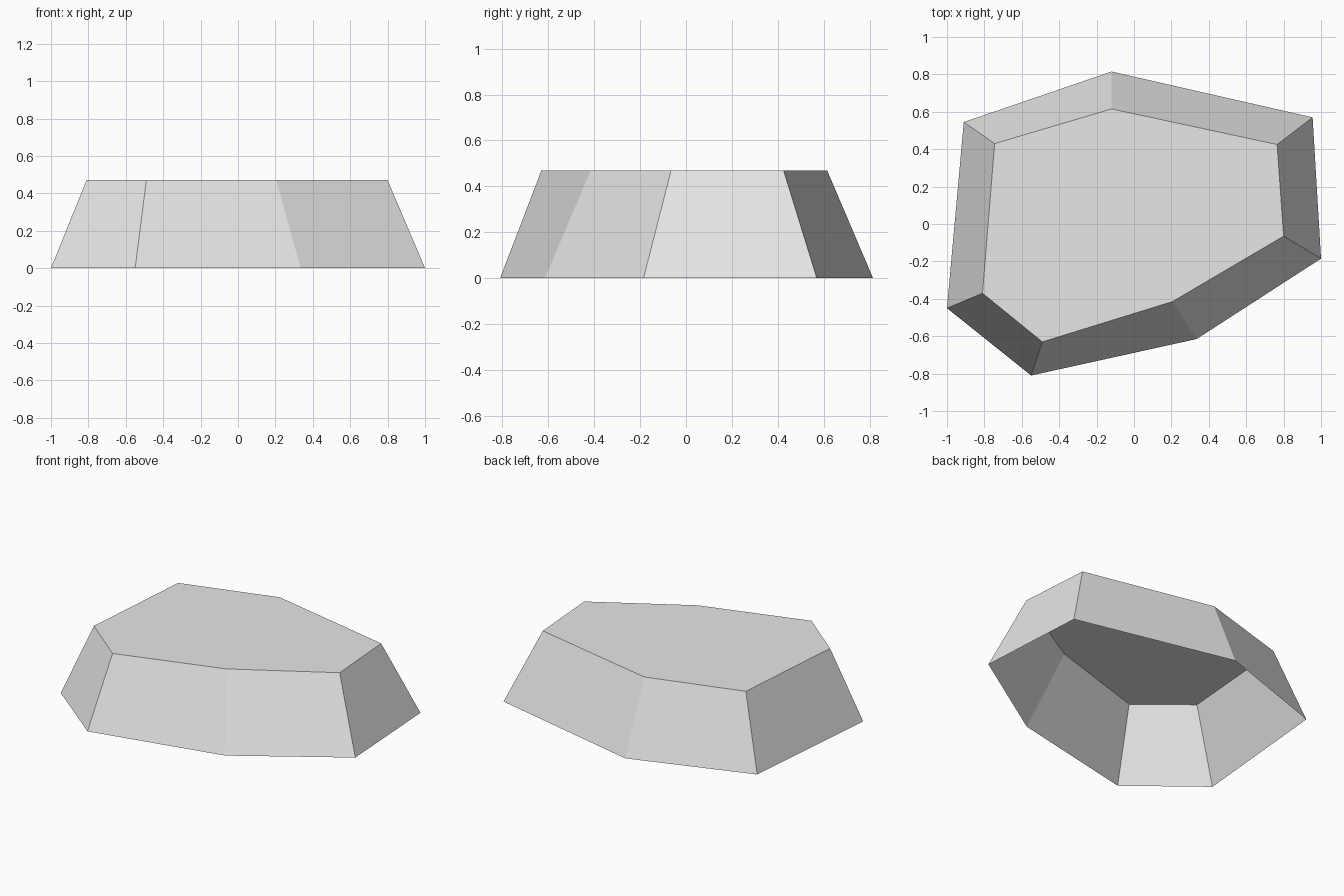
import bpy
import bmesh

cube = bpy.data.objects.get("Cube")
if cube:
    bpy.data.objects.remove(cube, do_unlink=True)

HEIGHT = 0.47

# Outlines of the stone, counter-clockwise from above
base_outline = [(-0.91, 0.545), (-1.0, -0.45), (-0.55, -0.81), (0.335, -0.615),
                (1.0, -0.185), (0.955, 0.57), (-0.12, 0.815)]
top_outline = [(-0.745, 0.43), (-0.81, -0.37), (-0.49, -0.63), (0.205, -0.415),
               (0.80, -0.065), (0.765, 0.425), (-0.12, 0.615)]


def make_material(name, value):
    mat = bpy.data.materials.new(name)
    mat.use_nodes = True
    colour = (value, value, value, 1.0)
    mat.diffuse_color = colour
    mat.node_tree.nodes["Principled BSDF"].inputs["Base Color"].default_value = colour
    return mat


# Flat-topped stone: sloping sides and a cap, open underneath
bm = bmesh.new()
base = [bm.verts.new((x, y, 0.0)) for x, y in base_outline]
top = [bm.verts.new((x, y, HEIGHT)) for x, y in top_outline]
bm.faces.new(top)
count = len(base)
for i in range(count):
    j = (i + 1) % count
    bm.faces.new((base[i], base[j], top[j], top[i]))

mesh = bpy.data.meshes.new("flat_stone")
bm.to_mesh(mesh)
bm.free()
mesh.materials.append(make_material("light grey stone", 0.8))

stone = bpy.data.objects.new("flat_stone", mesh)
bpy.context.collection.objects.link(stone)
